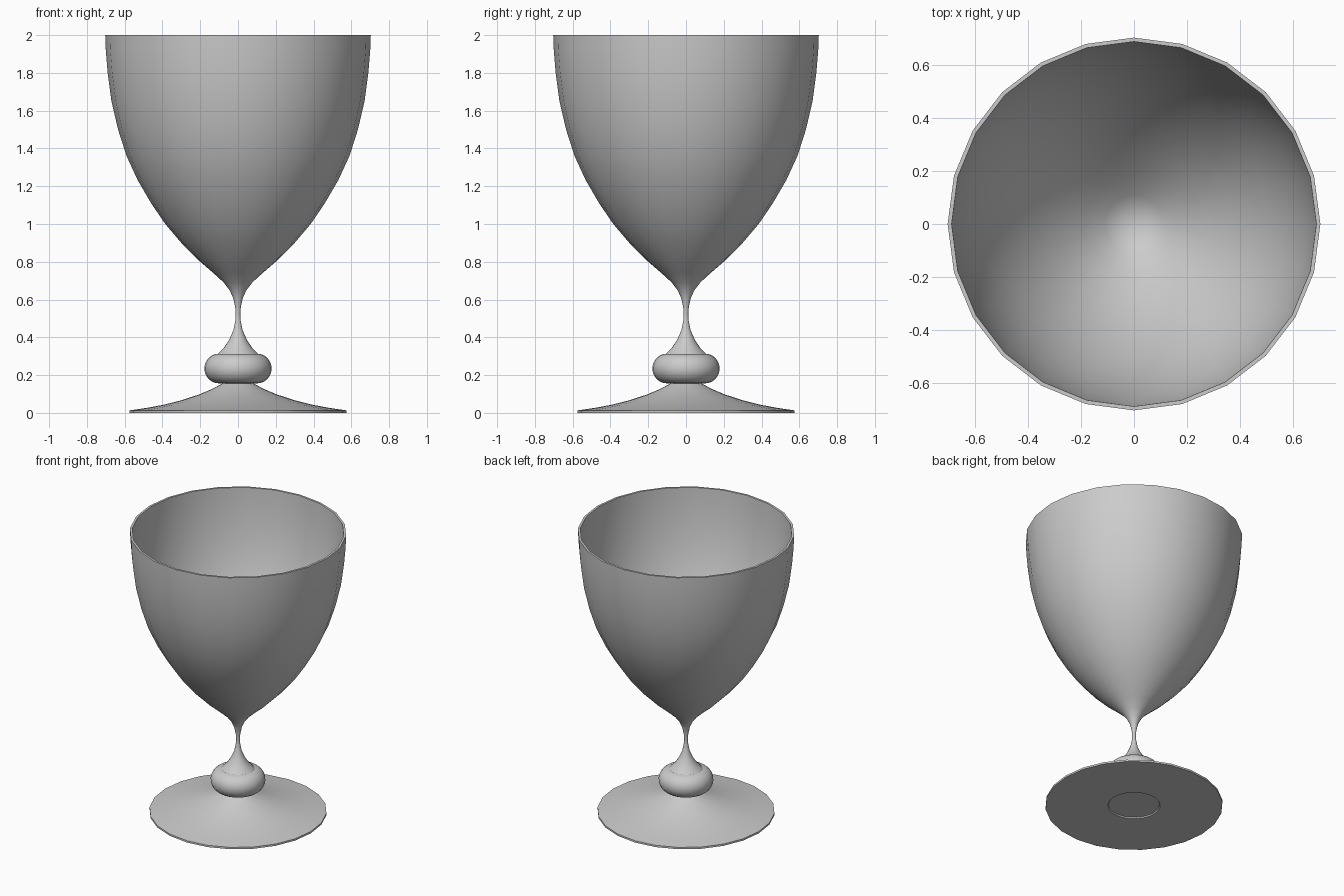
import bpy, bmesh, math

if "Cube" in bpy.data.objects:
    bpy.data.objects.remove(bpy.data.objects["Cube"])

SIDES = 24

glass = bpy.data.materials.new("grey")
glass.diffuse_color = (0.6, 0.6, 0.6, 1)
glass.use_nodes = True
glass.node_tree.nodes["Principled BSDF"].inputs["Base Color"].default_value = glass.diffuse_color


def lathe(name, profile):
    """Spin an (radius, height) profile about the z axis into a smooth part."""
    bm = bmesh.new()
    verts = [bm.verts.new((r, 0, z)) for r, z in profile]
    edges = [bm.edges.new(pair) for pair in zip(verts, verts[1:])]
    bmesh.ops.spin(bm, geom=verts + edges, cent=(0, 0, 0), axis=(0, 0, 1),
                   angle=2 * math.pi, steps=SIDES, use_merge=True)
    bmesh.ops.remove_doubles(bm, verts=bm.verts, dist=0.0005)
    bmesh.ops.recalc_face_normals(bm, faces=bm.faces)
    mesh = bpy.data.meshes.new(name)
    bm.to_mesh(mesh)
    bm.free()
    mesh.materials.append(glass)
    obj = bpy.data.objects.new(name, mesh)
    bpy.context.collection.objects.link(obj)
    bpy.ops.object.select_all(action='DESELECT')
    obj.select_set(True)
    bpy.context.view_layer.objects.active = obj
    bpy.ops.object.shade_smooth_by_angle(angle=math.radians(35))
    return obj


# Bowl with a thin wall, flowing into the narrow stem
stem = [(0.11, 0.31), (0.075, 0.345), (0.045, 0.39), (0.024, 0.44),
        (0.014, 0.49), (0.012, 0.52), (0.015, 0.56), (0.026, 0.61),
        (0.045, 0.65), (0.075, 0.69)]
outer = [(0.13, 0.74), (0.20, 0.80), (0.30, 0.90), (0.385, 1.0),
         (0.46, 1.11), (0.53, 1.23), (0.59, 1.36), (0.635, 1.50),
         (0.67, 1.65), (0.69, 1.80), (0.70, 1.92), (0.703, 2.0)]
inner = [(0.688, 2.0), (0.685, 1.92), (0.675, 1.80), (0.655, 1.65),
         (0.62, 1.50), (0.574, 1.36), (0.514, 1.23), (0.444, 1.11),
         (0.368, 1.0), (0.283, 0.90), (0.183, 0.80), (0.11, 0.74), (0, 0.67)]
lathe("bowl_and_stem", stem + outer + inner)

# Rounded knop: half of a flattened ring
knop = [(0.08, 0.155)]
knop += [(0.10 + 0.078 * math.cos(a), 0.235 + 0.079 * math.sin(a))
         for a in (math.radians(d) for d in range(-90, 91, 15))]
lathe("knop", knop)

# Flared foot with a thin rim and a shallow round recess underneath
foot = [(0.08, 0.157), (0.14, 0.125), (0.21, 0.096), (0.30, 0.067),
        (0.39, 0.044), (0.48, 0.027), (0.575, 0.013), (0.575, 0.0),
        (0.17, 0.0), (0.165, 0.008), (0, 0.008)]
lathe("foot", foot)
